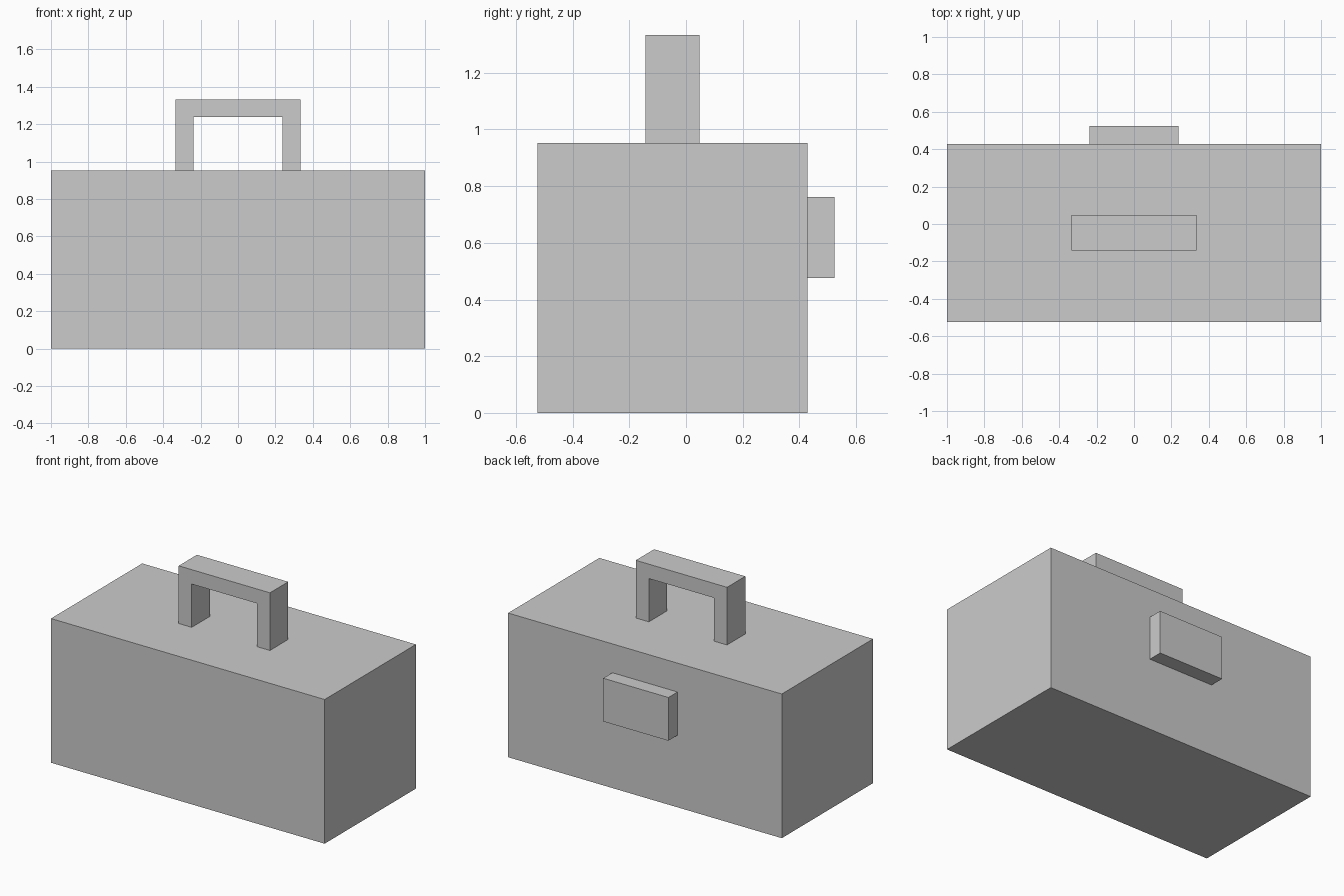
import bpy
import bmesh

if "Cube" in bpy.data.objects:
    bpy.data.objects.remove(bpy.data.objects["Cube"])

U = 1 / 21  # the model sits on a regular grid of this step


def extrude_profile(name, points, y0, y1):
    """Extrude a closed (x, z) outline along y, sizes in grid steps."""
    bm = bmesh.new()
    face = bm.faces.new([bm.verts.new((x * U, y0 * U, z * U)) for x, z in points])
    new = bmesh.ops.extrude_face_region(bm, geom=[face])["geom"]
    verts = [g for g in new if isinstance(g, bmesh.types.BMVert)]
    bmesh.ops.translate(bm, verts=verts, vec=(0, (y1 - y0) * U, 0))
    bmesh.ops.recalc_face_normals(bm, faces=bm.faces)
    mesh = bpy.data.meshes.new(name)
    bm.to_mesh(mesh)
    bm.free()
    obj = bpy.data.objects.new(name, mesh)
    bpy.context.collection.objects.link(obj)
    return obj


def rectangle(half_width, z0, z1):
    return [(-half_width, z0), (half_width, z0), (half_width, z1), (-half_width, z1)]


# Main box
extrude_profile("case_body", rectangle(21, 0, 20), -11, 9)

# Latch plate on the back
extrude_profile("latch", rectangle(5, 10, 16), 9, 11)

# Arched handle: right half of the outline, mirrored to the left
half = [(5, 26), (5, 20), (7, 20), (7, 28)]
outline = half + [(-x, z) for x, z in reversed(half)]
extrude_profile("handle", outline, -3, 1)
